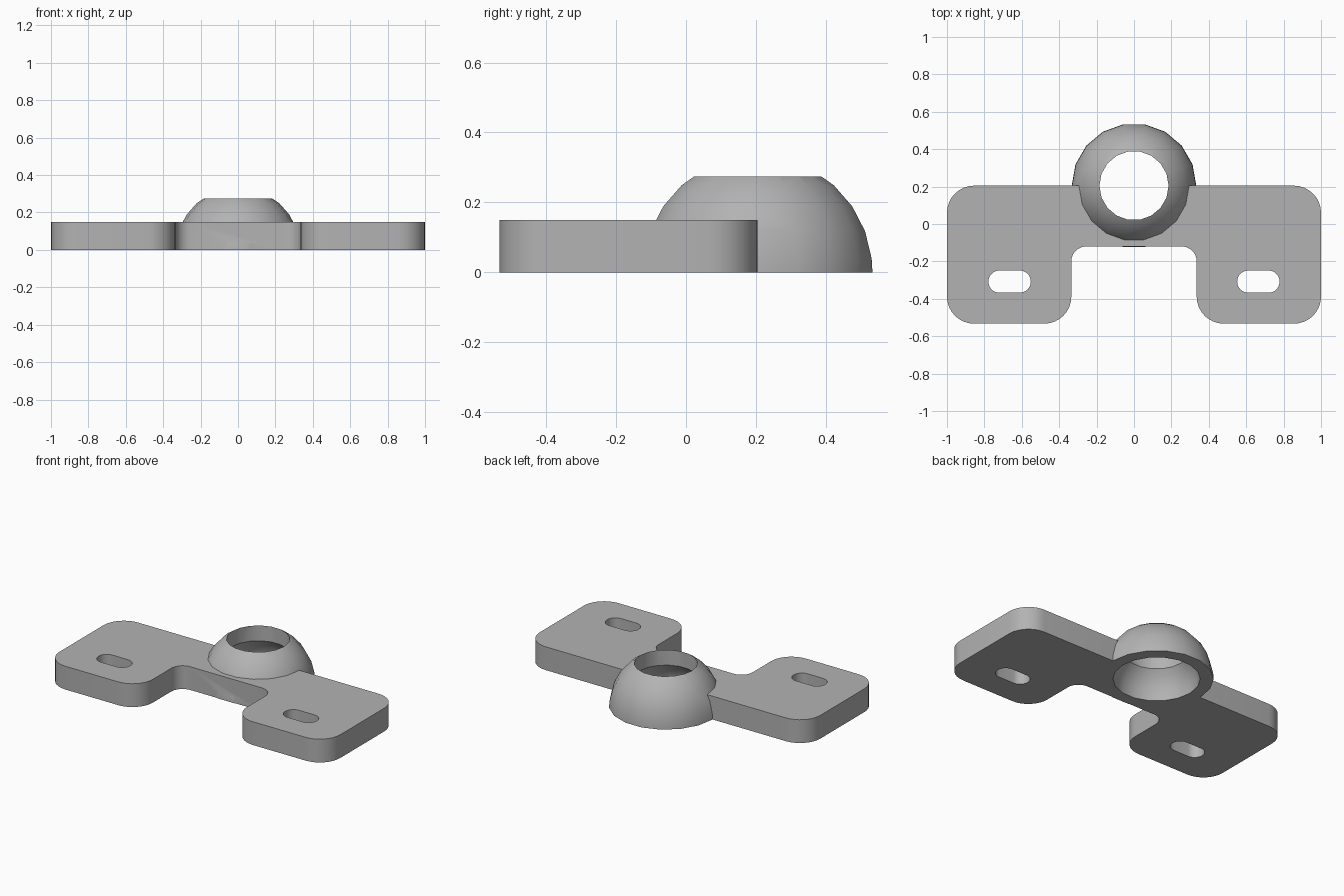
import bpy, bmesh
from math import sin, cos, pi, radians
from mathutils import Vector

cube = bpy.data.objects.get("Cube")
if cube:
    bpy.data.objects.remove(cube, do_unlink=True)

grey = bpy.data.materials.new("plain grey")
grey.use_nodes = True
colour = (0.45, 0.45, 0.45, 1)
grey.diffuse_color = colour
grey.node_tree.nodes["Principled BSDF"].inputs["Base Color"].default_value = colour

BACK = 0.205        # rear edge of the plate, also the dome's axis
THICK = 0.15
SIDES = 18


def finish(name, bm):
    bmesh.ops.recalc_face_normals(bm, faces=bm.faces)
    mesh = bpy.data.meshes.new(name)
    bm.to_mesh(mesh)
    bm.free()
    mesh.materials.append(grey)
    obj = bpy.data.objects.new(name, mesh)
    bpy.context.collection.objects.link(obj)
    return obj


def rounded(corners, steps=8):
    """Outline with each square corner (x, y, radius) rounded."""
    pts = []
    for i, (x, y, r) in enumerate(corners):
        p = Vector((x, y))
        a = (Vector(corners[i - 1][:2]) - p).normalized()
        b = (Vector(corners[(i + 1) % len(corners)][:2]) - p).normalized()
        if r == 0:
            pts.append(p)
            continue
        for k in range(steps + 1):
            t = pi / 2 * k / steps
            pts.append(p + r * (a + b) - r * (b * cos(t) + a * sin(t)))
    return pts


def prism(name, outline, z0, z1):
    bm = bmesh.new()
    base = bm.faces.new([bm.verts.new((p.x, p.y, z0)) for p in outline])
    top = bmesh.ops.extrude_face_region(bm, geom=[base])["geom"]
    bmesh.ops.translate(bm, vec=(0, 0, z1 - z0),
                        verts=[v for v in top if isinstance(v, bmesh.types.BMVert)])
    return finish(name, bm)


def lathe(name, profile):
    """Turn (radius, height) points about the dome axis, capping both ends."""
    bm = bmesh.new()
    rings = []
    for r, z in profile:
        rings.append([bm.verts.new((r * cos(2 * pi * k / SIDES),
                                    BACK + r * sin(2 * pi * k / SIDES), z))
                      for k in range(SIDES)])
    for low, high in zip(rings, rings[1:]):
        for k in range(SIDES):
            n = (k + 1) % SIDES
            bm.faces.new((low[k], low[n], high[n], high[k]))
    bm.faces.new(rings[0])
    bm.faces.new(rings[-1])
    return finish(name, bm)


def arc(radius, angles):
    return [(radius * cos(radians(a)), radius * sin(radians(a))) for a in angles]


def combine(target, other, operation):
    mod = target.modifiers.new(operation.lower(), "BOOLEAN")
    mod.operation = operation
    mod.solver = "EXACT"
    mod.object = other
    bpy.context.view_layer.objects.active = target
    bpy.ops.object.modifier_apply(modifier=mod.name)
    bpy.data.objects.remove(other, do_unlink=True)


# Plate with two forward legs, mirrored left to right
half = [(0.335, -0.12, 0.08), (0.335, -0.533, 0.145),
        (1, -0.533, 0.145), (1, BACK, 0.145)]
mirrored = [(-x, y, r) for x, y, r in reversed(half)]
bracket = prism("mounting_bracket", rounded(half + mirrored), 0, THICK)

# Slots through the legs
for side in (-1, 1):
    x, y, w, h = side * 0.665, -0.308, 0.113, 0.059
    slot = rounded([(x - w, y - h, h - 0.001), (x + w, y - h, h - 0.001),
                    (x + w, y + h, h - 0.001), (x - w, y + h, h - 0.001)])
    combine(bracket, prism("slot_cutter", slot, -0.1, 0.3), "DIFFERENCE")

# Dome over the rear edge
dome = lathe("dome", arc(0.333, (0, 6.9, 20.8, 34.6, 48.5, 62.3)))
combine(bracket, dome, "UNION")

# Round cavity from below and hole through the top
cavity = [(0.255, -0.1)] + arc(0.255, (0, 11, 22, 33, 43.5))
cavity += [(0.185, 0.4)]
combine(bracket, lathe("cavity_cutter", cavity), "DIFFERENCE")

bpy.ops.object.select_all(action="DESELECT")
bracket.select_set(True)
bpy.context.view_layer.objects.active = bracket
bpy.ops.object.shade_smooth_by_angle(angle=radians(30))
